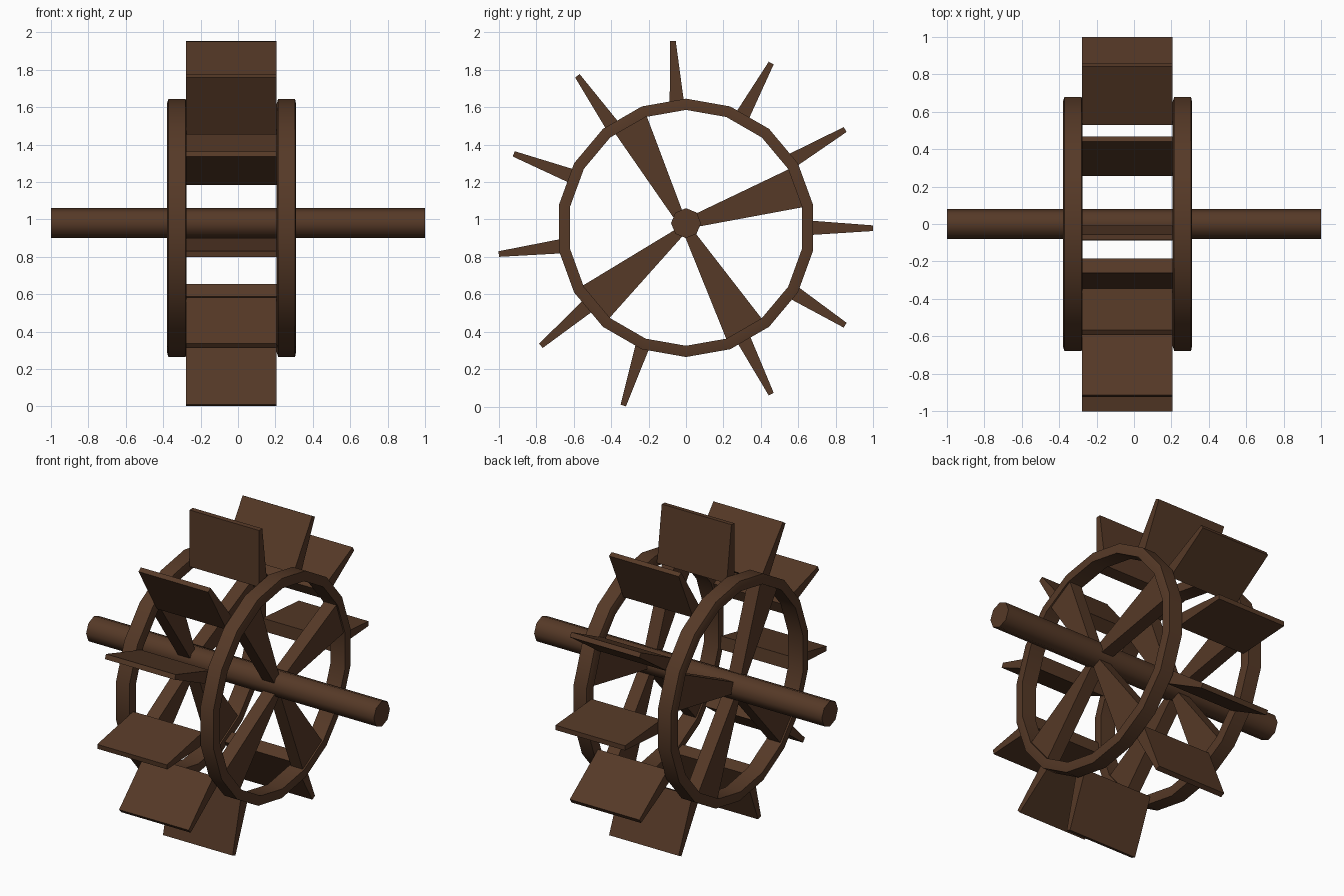
import bpy, bmesh, math
from mathutils import Vector

if "Cube" in bpy.data.objects:
    bpy.data.objects.remove(bpy.data.objects["Cube"])

wood = bpy.data.materials.new("dark brown wood")
wood.diffuse_color = (0.092, 0.041, 0.020, 1)
wood.use_nodes = True
wood.node_tree.nodes["Principled BSDF"].inputs["Base Color"].default_value = wood.diffuse_color
HUB = Vector((0.0, 0.955))      # wheel centre in the y-z plane


def finish(bm, name, smooth=False):
    bmesh.ops.recalc_face_normals(bm, faces=bm.faces)
    me = bpy.data.meshes.new(name)
    bm.to_mesh(me)
    bm.free()
    me.materials.append(wood)
    ob = bpy.data.objects.new(name, me)
    bpy.context.collection.objects.link(ob)
    if smooth:
        bpy.ops.object.select_all(action='DESELECT')
        ob.select_set(True)
        bpy.context.view_layer.objects.active = ob
        bpy.ops.object.shade_smooth_by_angle(angle=math.radians(60))
    return ob


def prism(name, outline, x0, x1, smooth=False):
    """Extrude a y-z outline along x."""
    bm = bmesh.new()
    a = [bm.verts.new((x0, y, z)) for y, z in outline]
    b = [bm.verts.new((x1, y, z)) for y, z in outline]
    bm.faces.new(a)
    bm.faces.new(b[::-1])
    n = len(a)
    for i in range(n):
        j = (i + 1) % n
        bm.faces.new((a[i], b[i], b[j], a[j]))
    return finish(bm, name, smooth)


def ring(name, profile, sides=18):
    """Sweep an (x, radius) profile around the hub."""
    bm = bmesh.new()
    loops = []
    for k in range(sides):
        t = math.pi / 2 + 2 * math.pi * k / sides
        loops.append([bm.verts.new((x, HUB.x + r * math.cos(t), HUB.y + r * math.sin(t)))
                      for x, r in profile])
    n = len(profile)
    for k in range(sides):
        p, q = loops[k], loops[(k + 1) % sides]
        for i in range(n):
            j = (i + 1) % n
            bm.faces.new((p[i], q[i], q[j], p[j]))
    return finish(bm, name, True)


# axle
axle = [(0.08 * math.cos(math.pi / 2 + k * math.pi / 4),
         0.98 + 0.08 * math.sin(math.pi / 2 + k * math.pi / 4)) for k in range(8)]
prism("axle", axle, -1, 1, True)

# two rims, each with four wedge spokes (two inner corners, two outer corners)
spokes = [
    [(-0.06, 1.00), (-0.01, 1.02), (-0.215, 1.565), (-0.40, 1.49)],
    [(0.03, 1.02), (0.03, 0.955), (0.65, 1.07), (0.595, 1.29)],
    [(0.04, 0.94), (-0.01, 0.92), (0.22, 0.35), (0.42, 0.45)],
    [(-0.01, 0.92), (-0.05, 0.95), (-0.57, 0.635), (-0.43, 0.45)],
]
for side, x0, x1 in (("left", -0.38, -0.275), ("right", 0.207, 0.31)):
    ring(side + "_rim", [(x0, 0.63), (x0, 0.665), (x0 + 0.008, 0.69),
                         (x1 - 0.005, 0.69), (x1, 0.665), (x1, 0.63)])
    for i, s in enumerate(spokes):
        prism(f"{side}_spoke_{i + 1}", s, x0 + 0.01, x1 - 0.01)

# tapered paddles: (tip, point where it meets the rim)
paddles = [
    ((-0.07, 1.953), (-0.05, 1.64)), ((0.455, 1.835), (0.31, 1.57)),
    ((0.85, 1.48), (0.585, 1.325)), ((1.0, 0.953), (0.68, 0.955)),
    ((0.85, 0.435), (0.59, 0.60)), ((0.455, 0.067), (0.315, 0.345)),
    ((-0.335, 0.006), (-0.235, 0.315)), ((-0.775, 0.325), (-0.54, 0.525)),
    ((-1.0, 0.815), (-0.68, 0.855)), ((-0.92, 1.35), (-0.62, 1.235)),
    ((-0.58, 1.767), (-0.40, 1.51)),
]
for i, (tip, base) in enumerate(paddles):
    tip, base = Vector(tip), Vector(base)
    d = (tip - base).normalized()
    side = Vector((-d.y, d.x))
    base = base - d * 0.04
    prism(f"paddle_{i + 1}", [tip + side * 0.015, tip - side * 0.015,
                              base - side * 0.04, base + side * 0.04], -0.277, 0.207)
